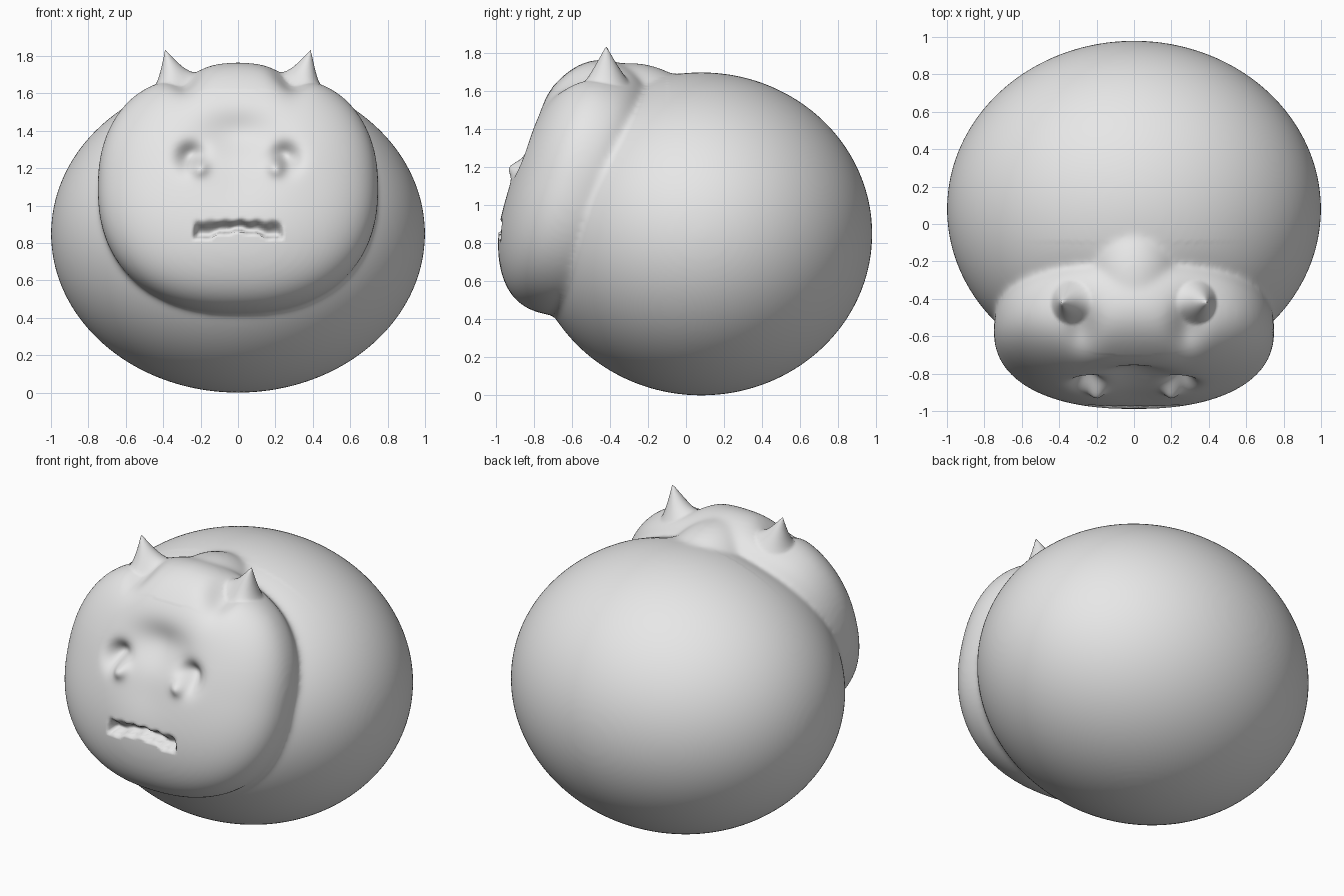
import bpy, bmesh, math
from mathutils import Vector, Matrix

cube = bpy.data.objects.get("Cube")
if cube:
    bpy.data.objects.remove(cube, do_unlink=True)

clay = bpy.data.materials.new("pale_grey")
clay.use_nodes = True
grey = (0.8, 0.8, 0.8, 1)
clay.diffuse_color = grey
clay.node_tree.nodes["Principled BSDF"].inputs["Base Color"].default_value = grey


def add_blob(bm, centre, radii, tilt=0.0, power=2.0):
    """Add a rounded ellipsoid; a higher power makes it boxier."""
    verts = bmesh.ops.create_icosphere(bm, subdivisions=6, radius=1)["verts"]
    turn = Matrix.Rotation(tilt, 3, "X")
    for v in verts:
        size = sum(abs(c) ** power for c in v.co) ** (1 / power)
        p = Vector(c * r for c, r in zip(v.co / size, radii))
        v.co = turn @ p + Vector(centre)


def bell(a, b, sa, sb):
    """Soft brush falloff."""
    return math.exp(-((a / sa) ** 2 + (b / sb) ** 2) / 2)


def step(lo, hi, value):
    t = min(max((value - lo) / (hi - lo), 0), 1)
    return t * t * (3 - 2 * t)


# Base masses: round body, tilted flat head and forehead ridge
bm = bmesh.new()
add_blob(bm, (0, 0.08, 0.85), (1, 0.9, 0.85))
add_blob(bm, (0, -0.57, 1.095), (0.75, 0.36, 0.69), math.radians(-18), 2.3)
add_blob(bm, (0, -0.3, 1.45), (0.28, 0.38, 0.3))
mesh = bpy.data.meshes.new("creature")
bm.to_mesh(mesh)
bm.free()
creature = bpy.data.objects.new("creature_body", mesh)
bpy.context.collection.objects.link(creature)

# Fuse the masses into one skin with soft creases
fuse = creature.modifiers.new("fuse", "REMESH")
fuse.mode = "VOXEL"
fuse.voxel_size = 0.0135
soften = creature.modifiers.new("soften", "SMOOTH")
soften.factor = 0.5
soften.iterations = 30
depsgraph = bpy.context.evaluated_depsgraph_get()
skin = bpy.data.meshes.new_from_object(creature.evaluated_get(depsgraph))
creature.modifiers.clear()
creature.data = skin
skin.name = "creature_skin"

# Face brushes: x, z, width, height, push inwards
face_brushes = [
    (0.0, 1.38, 0.15, 0.09, 0.08),     # hollow under the forehead
    (0.0, 1.15, 0.13, 0.12, 0.025),    # flat nose area
    (0.25, 1.26, 0.05, 0.05, 0.10),    # eye socket
    (0.21, 1.21, 0.035, 0.035, -0.07), # eyeball
]


def mouth_push(x, z):
    """Undercut mouth with a ragged lower lip."""
    side = 1 - step(0.21, 0.245, abs(x))
    lip = 0.845 + 0.02 * math.cos(x * 13) + 0.006 * math.cos(x * 62)
    lip_edge = step(lip - 0.008, lip + 0.008, z)
    fade = 1 - step(lip + 0.02, 0.93 + 0.006 * math.sin(x * 75), z)
    return 0.075 * side * lip_edge * fade


for v in skin.vertices:
    x, y, z = v.co
    ax = abs(x)
    side = 1 if x >= 0 else -1

    # Eyes, brow and mouth
    if y < -0.55 and 0.7 < z < 1.62:
        push = sum(d * bell(ax - bx, z - bz, sx, sz)
                   for bx, bz, sx, sz, d in face_brushes)
        v.co.y += push * step(-0.5, -0.7, y) + mouth_push(x, z)

    # Ear hollows and pulled-up pointed ears
    if z > 1.35 and y < -0.1:
        z -= 0.06 * bell(ax - 0.28, y + 0.56, 0.06, 0.09)
        z -= 0.03 * bell(ax - 0.34, y + 0.42, 0.13, 0.13)
        d = math.hypot((ax - 0.335) / 0.11, (y + 0.42) / 0.12)
        if d < 1:
            pull = (1 - d) ** 1.35
            z += (1.84 - z) * pull
            v.co.x += side * 0.055 * pull
        v.co.z = z

skin.materials.clear()
skin.materials.append(clay)
for p in skin.polygons:
    p.material_index = 0
    p.use_smooth = True
skin.update()
